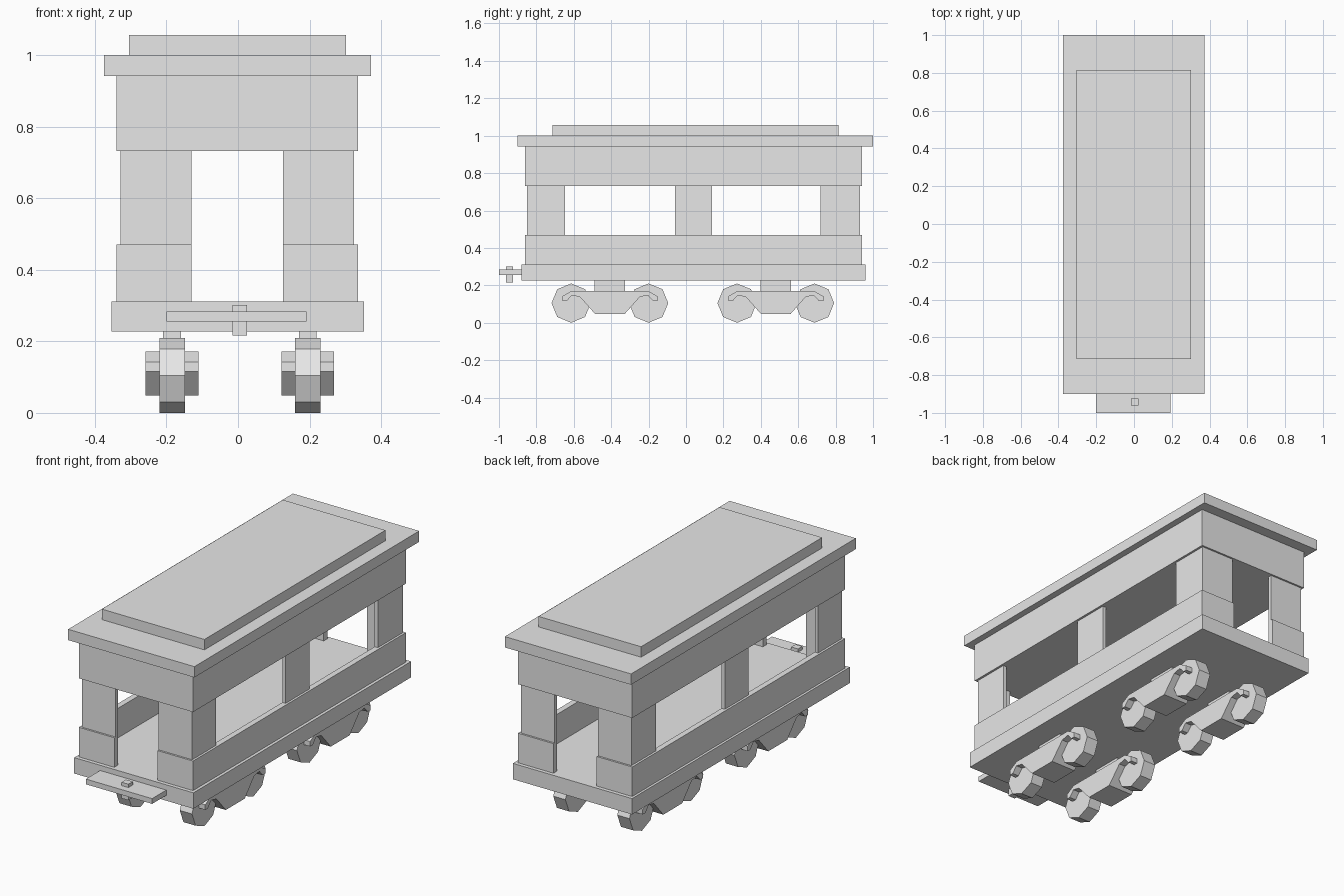
import bpy, bmesh, math
from mathutils import Vector

if "Cube" in bpy.data.objects:
    bpy.data.objects.remove(bpy.data.objects["Cube"])

grey = bpy.data.materials.new("light_grey")
grey.use_nodes = True
grey.diffuse_color = (0.8, 0.8, 0.8, 1)
grey.node_tree.nodes["Principled BSDF"].inputs["Base Color"].default_value = (0.8, 0.8, 0.8, 1)


def prism(name, points, lo, hi, axis="z"):
    """Extrude a flat outline: (x, y) along z, or (y, z) along x."""
    bm = bmesh.new()
    if axis == "z":
        verts = [bm.verts.new((a, b, lo)) for a, b in points]
        offset = Vector((0, 0, hi - lo))
    else:
        verts = [bm.verts.new((lo, a, b)) for a, b in points]
        offset = Vector((hi - lo, 0, 0))
    base = bm.faces.new(verts)
    top = bmesh.ops.extrude_face_region(bm, geom=[base], use_keep_orig=True)
    moved = [v for v in top["geom"] if isinstance(v, bmesh.types.BMVert)]
    bmesh.ops.translate(bm, verts=moved, vec=offset)
    bmesh.ops.recalc_face_normals(bm, faces=bm.faces)
    mesh = bpy.data.meshes.new(name)
    bm.to_mesh(mesh)
    bm.free()
    mesh.materials.append(grey)
    obj = bpy.data.objects.new(name, mesh)
    bpy.context.collection.objects.link(obj)
    return obj


def box(name, x, y, z):
    (x0, x1), (y0, y1) = x, y
    return prism(name, [(x0, y0), (x1, y0), (x1, y1), (x0, y1)], *z)


# Floor, solid header band and stepped roof
box("floor", (-0.353, 0.352), (-0.88, 0.96), (0.227, 0.312))
box("header_band", (-0.34, 0.336), (-0.86, 0.94), (0.732, 0.942))
box("roof", (-0.375, 0.372), (-0.9, 1.0), (0.942, 1.0))
box("roof_cap", (-0.305, 0.302), (-0.715, 0.815), (1.0, 1.056))

# Coupler on the front
box("coupler_plate", (-0.2, 0.192), (-1.0, -0.86), (0.256, 0.284))
box("coupler_pin", (-0.015, 0.025), (-0.962, -0.925), (0.216, 0.302))

# Thin side walls that wrap round to the doorways, with window posts above
CX, DOOR, INNER = -0.002, 0.128, 0.307
FRONT_IN, BACK_IN = -0.83, 0.91
for side, s in (("left", 1), ("right", -1)):
    def place(points):
        return [(CX + s * x, y) for x, y in points]

    prism(side + "_lower_wall", place([
        (DOOR, -0.86), (0.338, -0.86), (0.338, 0.94), (DOOR, 0.94),
        (DOOR, BACK_IN), (INNER, BACK_IN), (INNER, FRONT_IN), (DOOR, FRONT_IN)]),
        0.312, 0.47)
    for end, outer, inner, edge in (("front", -0.85, FRONT_IN, -0.647),
                                    ("back", 0.93, BACK_IN, 0.72)):
        prism(f"{side}_{end}_corner_post", place([
            (DOOR, outer), (0.326, outer), (0.326, edge),
            (INNER, edge), (INNER, inner), (DOOR, inner)]), 0.47, 0.732)
    prism(side + "_middle_post", place([
        (INNER, -0.06), (0.326, -0.06), (0.326, 0.14), (INNER, 0.14)]), 0.47, 0.732)

# Four wheel trucks: hooked frame, pivot block and two eight-sided wheels
half_frame = [(0.08, 0.048), (0.16, 0.138), (0.203, 0.147), (0.232, 0.115),
              (0.254, 0.115), (0.254, 0.142), (0.203, 0.171)]
frame = half_frame + [(-y, z) for y, z in reversed(half_frame)]
R = 0.105
for side, x in (("left", 0.195), ("right", -0.184)):
    for end, cy in (("front", -0.407), ("back", 0.48)):
        tag = f"{side}_{end}_"
        prism(tag + "truck_frame", [(cy + y, z) for y, z in frame],
              x - 0.074, x + 0.074, "x")
        box(tag + "truck_pivot", (x - 0.025, x + 0.025),
            (cy - 0.082, cy + 0.082), (0.165, 0.23))
        for label, dy in (("leading", -0.207), ("trailing", 0.207)):
            ring = [(cy + dy + R * math.cos(math.tau * i / 8),
                     R + R * math.sin(math.tau * i / 8)) for i in range(8)]
            prism(tag + label + "_wheel", ring, x - 0.036, x + 0.036, "x")
